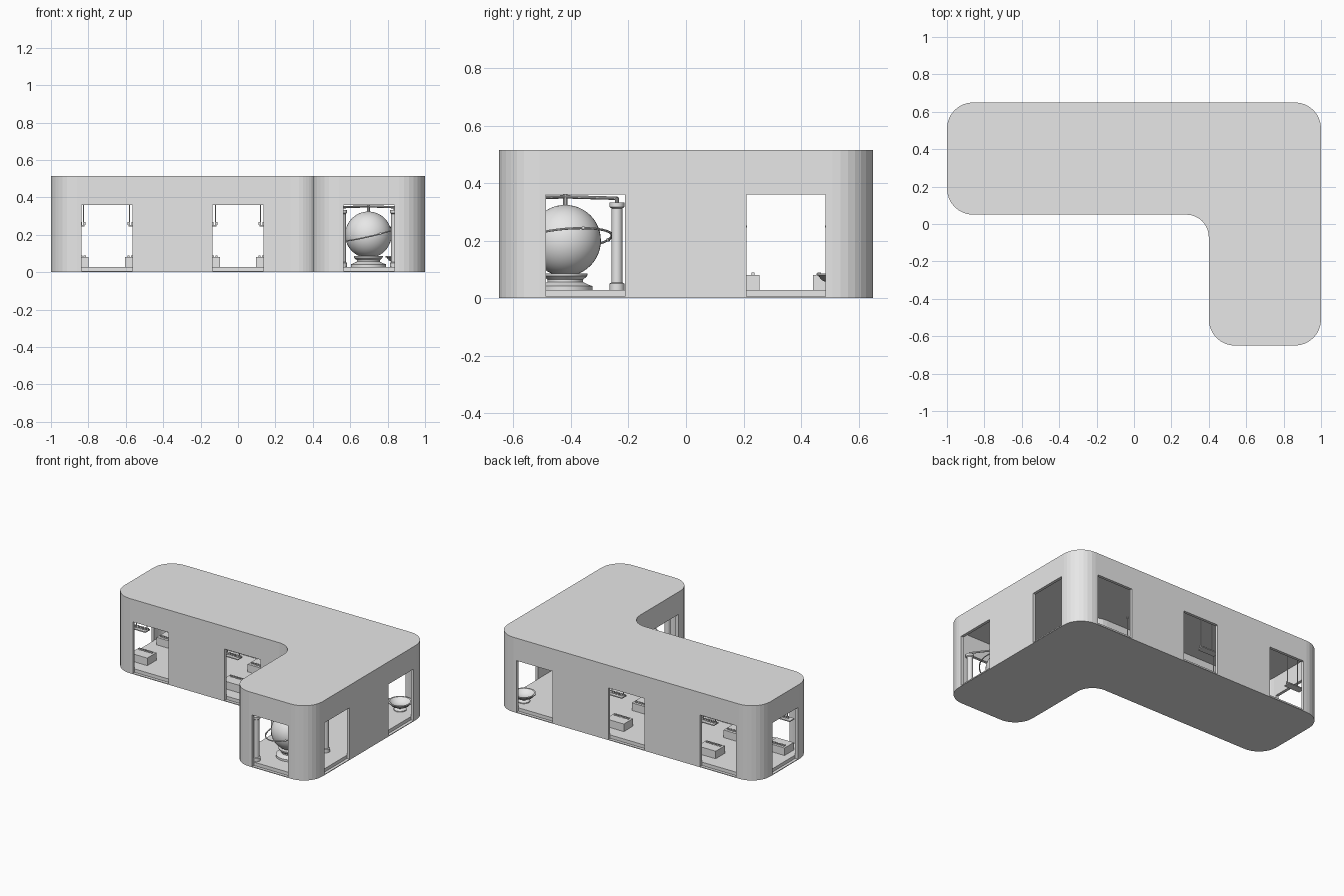
import bpy, bmesh, math
from mathutils import Vector, Matrix

if "Cube" in bpy.data.objects:
    bpy.data.objects.remove(bpy.data.objects["Cube"])

grey = bpy.data.materials.new("light_grey")
grey.diffuse_color = (0.8, 0.8, 0.8, 1)
grey.use_nodes = True
grey.node_tree.nodes["Principled BSDF"].inputs["Base Color"].default_value = grey.diffuse_color

def add(name, bm, smooth=False):
    bmesh.ops.recalc_face_normals(bm, faces=bm.faces)
    me = bpy.data.meshes.new(name)
    bm.to_mesh(me)
    bm.free()
    me.materials.append(grey)
    ob = bpy.data.objects.new(name, me)
    bpy.context.collection.objects.link(ob)
    if smooth:
        bpy.ops.object.select_all(action='DESELECT')
        ob.select_set(True)
        bpy.context.view_layer.objects.active = ob
        bpy.ops.object.shade_smooth_by_angle(angle=math.radians(35))
    return ob

def cube(bm, lo, hi):
    lo, hi = Vector(lo), Vector(hi)
    m = Matrix.Translation((lo + hi) / 2) @ Matrix.Diagonal((*(hi - lo), 1))
    bmesh.ops.create_cube(bm, size=1, matrix=m)

def rod(bm, a, b, r, seg=10):
    a, b = Vector(a), Vector(b)
    d = b - a
    m = Matrix.Translation((a + b) / 2) @ d.to_track_quat('Z', 'Y').to_matrix().to_4x4()
    bmesh.ops.create_cone(bm, cap_ends=True, segments=seg, radius1=r, radius2=r,
                          depth=d.length, matrix=m)

def lathe(bm, x, y, profile, seg=32):
    rings = [[bm.verts.new((x + r * math.cos(2 * math.pi * i / seg),
                            y + r * math.sin(2 * math.pi * i / seg), z))
              for i in range(seg)] for r, z in profile]
    for a, b in zip(rings, rings[1:]):
        for i in range(seg):
            j = (i + 1) % seg
            bm.faces.new((a[i], a[j], b[j], b[i]))
    bm.faces.new(rings[0][::-1])
    bm.faces.new(rings[-1])

def outline(t, seg=8):
    # L-shaped plan with rounded corners, moved inward by t
    # x, y, direction to the inside, radius sign, start angle
    corners = [(-1, .05, 1, 1, 1, 180), (.4, .05, 1, 1, -1, 90),
               (.4, -.65, 1, 1, 1, 180), (1, -.65, -1, 1, 1, 270),
               (1, .65, -1, -1, 1, 0), (-1, .65, 1, -1, 1, 90)]
    pts = []
    for x, y, dx, dy, sign, start in corners:
        x, y = x + dx * t, y + dy * t
        r = .14 - t if sign > 0 else .12 + t
        cx, cy = (x + dx * r, y + dy * r) if sign > 0 else (x - r, y - r)
        for i in range(seg + 1):
            a = math.radians(start + sign * 90 * i / seg)
            pts.append((cx + r * math.cos(a), cy + r * math.sin(a)))
    return pts

def slab(name, t, z0, z1):
    bm = bmesh.new()
    f = bm.faces.new([bm.verts.new((x, y, z0)) for x, y in outline(t)])
    ext = bmesh.ops.extrude_face_region(bm, geom=[f])
    vs = [v for v in ext["geom"] if isinstance(v, bmesh.types.BMVert)]
    bmesh.ops.translate(bm, verts=vs, vec=(0, 0, z1 - z0))
    return add(name, bm)

# Building shell, hollowed and pierced by window openings
WALL = .02
shell = slab("building_shell", 0, 0, .515)
cutters = [slab("cavity_cutter", WALL, .005, .495)]
H = .137
openings = [(x, .65) for x in (-.7, 0, .7)] + [(-.7, .05), (0, .05), (.7, -.65)]
openings = [(x, y, H, .06) for x, y in openings]
openings += [(1, .348, .06, H), (1, -.35, .06, H), (-1, .348, .06, H), (.4, -.35, .06, H)]
for x, y, hx, hy in openings:
    bm = bmesh.new()
    cube(bm, (x - hx, y - hy, .005), (x + hx, y + hy, .36))
    cutters.append(add("window_cutter", bm))
for c in cutters:
    c.hide_render = True
    c.hide_viewport = False
    m = shell.modifiers.new("cut", 'BOOLEAN')
    m.operation, m.solver, m.object = 'DIFFERENCE', 'EXACT', c
bpy.context.view_layer.objects.active = shell
shell.select_set(True)
for m in list(shell.modifiers):
    bpy.ops.object.modifier_apply(modifier=m.name)
for c in cutters:
    bpy.data.objects.remove(c)

# Raised floor
slab("floor", WALL, .005, .028)

# Display cases with a row of pieces, and hanging shelves above them
cases, shelves = bmesh.new(), bmesh.new()
for x0, x1 in ((-.93, -.80), (-.605, -.465), (-.235, -.095), (.095, .235)):
    for side in (-1, 1):
        ya, yb = sorted((.348 + side * .093, .348 + side * .193))
        cube(cases, (x0, ya, .028), (x1, yb, .08))
        sa, sb = sorted((.348 + side * .135, .348 + side * .185))
        cube(shelves, (x0 - .01, sa, .245), (x1 - .02, sb, .252)) if x0 in (-.93, -.235) \
            else cube(shelves, (x0 + .02, sa, .245), (x1 + .01, sb, .252))
        for i in range(6):
            px = x0 + .02 + i * (x1 - x0 - .04) / 5
            yc = .348 + side * .115
            cube(cases, (px - .006, yc - .006, .08), (px + .006, yc + .006, .089))
            cube(shelves, (px - .005, (sa + sb) / 2 - .005, .252),
                 (px + .005, (sa + sb) / 2 + .005, .268))
        for px in (x0 + .025, x1 - .025):
            rod(shelves, (px, (sa + sb) / 2, .25), (px, (sa + sb) / 2, .495), .003, 6)
add("display_cases", cases)
add("hanging_shelves", shelves)

# Footed bowl
bm = bmesh.new()
lathe(bm, .865, .53, [(.04, .028), (.04, .034), (.02, .042), (.03, .05), (.058, .062),
                      (.07, .078), (.076, .08), (.076, .086), (.066, .086), (.045, .065), (.01, .058)])
add("bowl", bm, True)

# Globe on a moulded pedestal
GX, GY, GZ = .697, -.42, .2
bm = bmesh.new()
bmesh.ops.create_uvsphere(bm, u_segments=40, v_segments=24, radius=.124,
                          matrix=Matrix.Translation((GX, GY, GZ)))
add("globe", bm, True)
bm = bmesh.new()
lathe(bm, GX, GY, [(.094, .028), (.094, .042), (.082, .046), (.062, .056),
                   (.062, .064), (.076, .076), (.078, .086), (.04, .086)])
add("pedestal", bm, True)

# Tilted ring with small beads
bm = bmesh.new()
tilt = Matrix.Translation((GX, GY, GZ + .004)) @ Matrix.Rotation(math.radians(-13), 4, 'Y') \
    @ Matrix.Rotation(math.radians(5), 4, 'X')
N, M, R, r = 48, 6, .163, .004
rings = [[bm.verts.new(tilt @ Vector(((R + r * math.cos(2 * math.pi * j / M)) * math.cos(2 * math.pi * i / N),
                                      (R + r * math.cos(2 * math.pi * j / M)) * math.sin(2 * math.pi * i / N),
                                      r * math.sin(2 * math.pi * j / M)))) for j in range(M)] for i in range(N)]
for i in range(N):
    a, b = rings[i], rings[(i + 1) % N]
    for j in range(M):
        k = (j + 1) % M
        bm.faces.new((a[j], b[j], b[k], a[k]))
for k in range(4):
    a = math.pi / 8 + k * math.pi / 2
    p = tilt @ Vector((R * math.cos(a), R * math.sin(a), 0))
    bmesh.ops.create_icosphere(bm, subdivisions=2, radius=.007, matrix=Matrix.Translation(p))
add("globe_ring", bm, True)

# Four columns joined by diagonal beams, with a hanger at the centre
cols, beams = bmesh.new(), bmesh.new()
for sx in (-1, 1):
    for sy in (-1, 1):
        x, y = .698 + sx * .14, -.418 + sy * .178
        lathe(cols, x, y, [(.026, .028), (.026, .05), (.019, .054), (.019, .312),
                           (.026, .317), (.026, .333)], 20)
        rod(beams, (x, y, .333), (x, y, .35), .007)
        rod(beams, (x, y, .347), (GX, GY, .352), .006)
rod(beams, (GX, GY, .32), (GX, GY, .36), .008)
add("columns", cols, True)
add("hanger_beams", beams, True)
